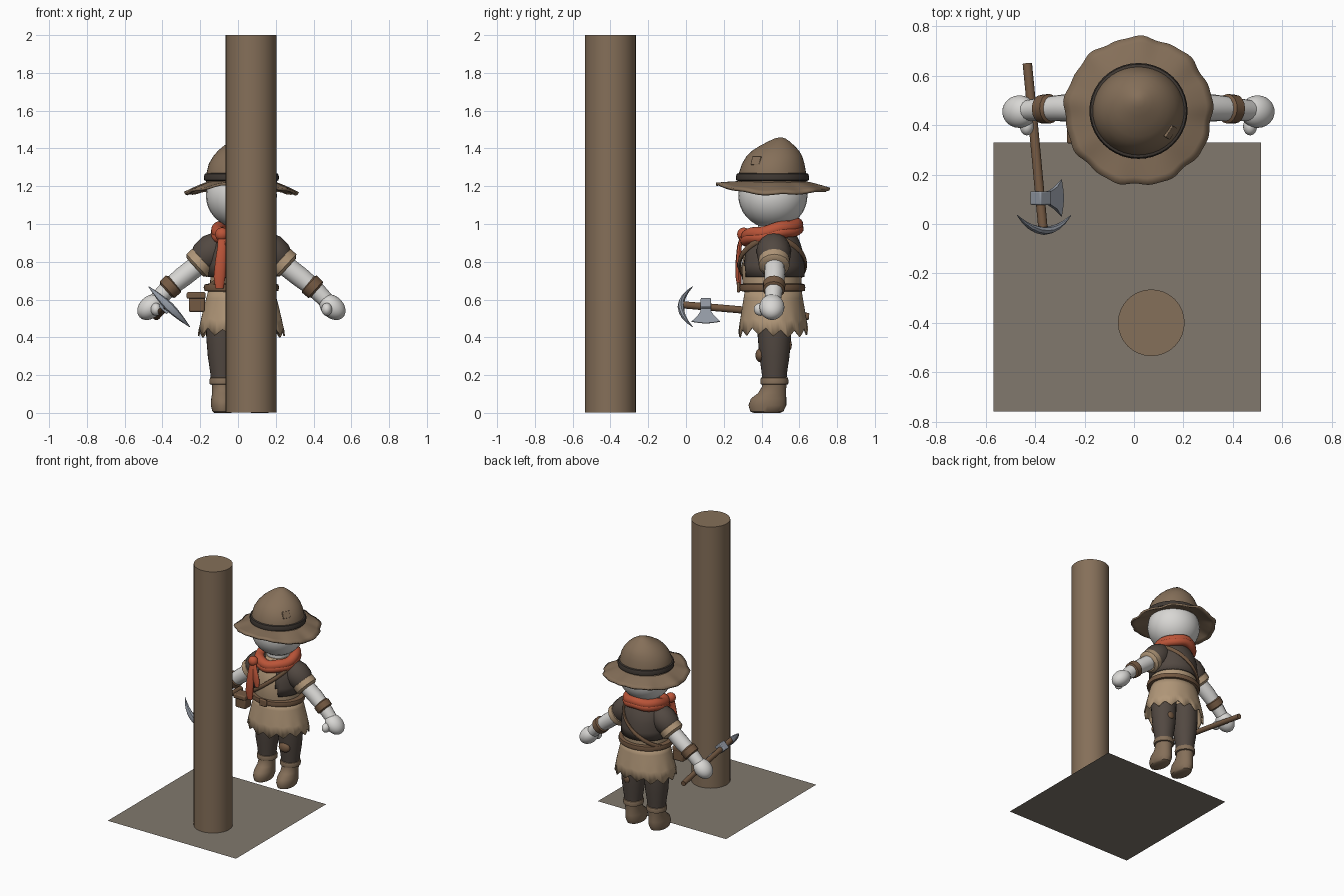
import bpy, bmesh, math
from mathutils import Vector, Matrix
from math import sin, cos, pi

if "Cube" in bpy.data.objects:
    bpy.data.objects.remove(bpy.data.objects["Cube"])

CX, CY = 0.018, 0.457          # body axis


def mat(name, *rgb):
    m = bpy.data.materials.new(name)
    m.diffuse_color = (*rgb, 1)
    m.use_nodes = True
    m.node_tree.nodes["Principled BSDF"].inputs["Base Color"].default_value = m.diffuse_color
    return m


BROWN = mat("brown", .235, .16, .10)
GROUND = mat("ground_grey", .22, .19, .155)
SKIN = mat("off_white", .69, .68, .66)
DARK = mat("dark_cloth", .085, .066, .054)
TAN = mat("tan_cloth", .44, .31, .19)
RED = mat("red_cloth", .50, .09, .04)
STEEL = mat("steel", .29, .32, .37)
LEATHER = mat("leather", .175, .10, .055)
BAND = mat("hat_band", .05, .04, .033)


def finish(bm, name, m, solid=0, bevel=0):
    bmesh.ops.recalc_face_normals(bm, faces=bm.faces)
    me = bpy.data.meshes.new(name)
    bm.to_mesh(me)
    bm.free()
    for p in me.polygons:
        p.use_smooth = True
    me.set_sharp_from_angle(angle=math.radians(40))
    me.materials.append(m)
    ob = bpy.data.objects.new(name, me)
    bpy.context.collection.objects.link(ob)
    if solid:
        mod = ob.modifiers.new("thickness", 'SOLIDIFY')
        mod.thickness, mod.offset = solid, -1
    if bevel:
        mod = ob.modifiers.new("bevel", 'BEVEL')
        mod.width, mod.segments = bevel, 2
    return ob


def skin_rings(name, m, rings, cap=True, loop=False, keep=None, **kw):
    """Join rows of points into a skin."""
    bm = bmesh.new()
    rows = [[bm.verts.new(p) for p in r] for r in rings]
    n = len(rows[0])
    for a, b in zip(rows, rows[1:] + (rows[:1] if loop else [])):
        for i in range(n):
            j = (i + 1) % n
            f = (a[i], a[j], b[j], b[i])
            mid = sum((v.co for v in f), Vector()) / 4
            if keep is None or keep(mid):
                bm.faces.new(f)
    if cap and not loop:
        bm.faces.new(rows[0])
        bm.faces.new(rows[-1])
    return finish(bm, name, m, **kw)


def lathe(name, m, prof, cx=CX, n=40, **kw):
    """prof rows: z, x radius, y radius, y centre."""
    return skin_rings(name, m, [[(cx + rx * cos(2*pi*i/n), cy + ry * sin(2*pi*i/n), z)
                                 for i in range(n)] for z, rx, ry, cy in prof], **kw)


def tube(name, m, pts, radii, loop=False, flat=1, n=16, **kw):
    pts = [Vector(p) for p in pts]
    k = len(pts)
    rings = []
    for i, p in enumerate(pts):
        nxt = pts[(i + 1) % k] if loop else pts[min(i + 1, k - 1)]
        d = (nxt - pts[i - 1 if loop else max(i - 1, 0)]).normalized()
        ref = Vector((0, 0, 1)) if loop or abs(d.y) > .8 else Vector((0, 1, 0))
        u = d.cross(ref).normalized()
        v = u.cross(d)
        r = radii[i] if isinstance(radii, (list, tuple)) else radii
        rings.append([p + u * r * cos(2*pi*j/n) + v * r * flat * sin(2*pi*j/n) for j in range(n)])
    return skin_rings(name, m, rings, loop=loop, **kw)


def ball(name, m, loc, size, rot=0):
    bm = bmesh.new()
    bmesh.ops.create_uvsphere(bm, u_segments=28, v_segments=18, radius=1)
    bm.transform(Matrix.Translation(loc) @ Matrix.Rotation(rot, 4, 'Y') @ Matrix.Diagonal((*size, 1)))
    return finish(bm, name, m)


def box(name, m, loc, size, normal=None, bevel=.008):
    bm = bmesh.new()
    bmesh.ops.create_cube(bm, size=1)
    q = Vector(normal).to_track_quat('Z', 'Y').to_matrix().to_4x4() if normal else Matrix()
    bm.transform(Matrix.Translation(loc) @ q @ Matrix.Diagonal((*size, 1)))
    return finish(bm, name, m, bevel=bevel)


# Ground sheet and tall post
bm = bmesh.new()
bm.faces.new([bm.verts.new(p) for p in
              ((-.57, -.76, 0), (.515, -.76, 0), (.515, .33, 0), (-.57, .33, 0))])
finish(bm, "ground_sheet", GROUND)
lathe("post", BROWN, [(z, .135, .135, -.40) for z in (.002, 2)], cx=.07, n=32)

# Head and neck
ball("head", SKIN, (CX, .46, 1.15), (.188, .183, .175))
lathe("neck", SKIN, [(.9, .08, .08, .46), (1.02, .08, .08, .46)])

# Hat: wavy drooping brim, leaning crown, band, patch
N = 96
brim = []
for t in (0, .2, .4, .6, .8, 1):
    row = []
    for i in range(N):
        a = 2*pi*i/N
        wob = 1 + t * (.016 * sin(9*a) + .010 * sin(17*a + 1))
        r = (.165 + .135*t) * wob
        droop = .062*cos(a)**2 + (.04 if sin(a) > 0 else .008)*sin(a)**2
        row.append((CX + r*cos(a), CY + r*sin(a), 1.228 - t**1.2*droop + t*.004*sin(9*a)))
    brim.append(row)
skin_rings("hat_brim", BROWN, brim, cap=False, solid=.014)
lathe("hat_crown", BROWN, [(1.21, .188, .182, .458), (1.27, .185, .178, .458), (1.32, .172, .165, .462),
                           (1.36, .148, .147, .468), (1.39, .122, .122, .475), (1.415, .092, .090, .483),
                           (1.438, .057, .055, .492), (1.453, .028, .028, .498), (1.458, .008, .008, .50)])
lathe("hat_band", BAND, [(1.228, .188, .182, .458), (1.232, .197, .192, .458), (1.25, .199, .194, .458),
                         (1.266, .194, .189, .458), (1.27, .18, .175, .458)])
box("hat_patch", BROWN, (.147, .372, 1.335), (.055, .05, .012), (.80, -.50, .42), .003)

# Shirt, belt and ragged skirt
BODY = [(.64, .165, .150, .457), (.70, .165, .157, .455), (.78, .163, .160, .455), (.85, .157, .150, .458),
        (.90, .142, .133, .46), (.94, .115, .112, .462), (.97, .085, .09, .465)]
lathe("shirt", TAN, BODY)
skirt = []
for t in (0, .25, .5, .75, 1):
    row = []
    for i in range(84):
        a = 2*pi*i/84
        tooth = abs((i % 6) - 3) / 3
        z = .66 - t*(.215 + (.038*tooth + .008*sin(3*a)) * t**3)
        row.append((CX + (.172 + .058*t)*cos(a), .462 + (.148 + .036*t)*sin(a), z))
    skirt.append(row)
skin_rings("ragged_skirt", TAN, skirt, cap=False, solid=.008)
lathe("belt", LEATHER, [(.642, .165, .15, .457), (.646, .195, .172, .457), (.664, .2, .175, .457),
                        (.68, .195, .172, .457), (.686, .165, .15, .457)])
box("belt_buckle", LEATHER, (CX, .278, .664), (.06, .018, .055))
box("belt_pouch", LEATHER, (-.218, .375, .585), (.085, .075, .10))
box("pouch_flap", LEATHER, (-.222, .370, .622), (.10, .088, .035))

# Open vest
lathe("vest", DARK, [(z, rx + .012, ry + .012, cy) for z, rx, ry, cy in
                     [(.72, .165, .158, .457)] + BODY[2:]], cap=False, solid=.01, n=64,
      keep=lambda p: p.y > CY or abs(p.x - CX) > .095 - (p.z - .72)*.15)


def body_radius(z):
    for a, b in zip(BODY, BODY[1:]):
        if a[0] <= z <= b[0]:
            f = (z - a[0]) / (b[0] - a[0])
            return [a[k] + (b[k] - a[k])*f for k in (1, 2)]


# Shoulder strap from one shoulder to the opposite hip
strap = []
for i in range(48):
    a = 2*pi*i/48
    z = .795 + .135*cos(a)
    rx, ry = body_radius(z)
    strap.append((CX + (rx + .016)*cos(a), CY + (ry + .016)*sin(a), z))
tube("shoulder_strap", LEATHER, strap, .010, loop=True, flat=1.5, n=10)

# Neck scarf with knot and two tails
for k, (dz, rr, th) in enumerate(((0, .125, .036), (-.022, .133, .030))):
    tube("scarf_wrap_%d" % k, RED, [(CX + rr*cos(2*pi*i/40), .455 + (rr + .005)*sin(2*pi*i/40),
                                   .965 + dz + .028*sin(2*pi*i/40) + .004*sin(10*pi*i/40))
                                  for i in range(40)], th, loop=True)
ball("scarf_knot", RED, (-.085, .305, .945), (.036, .034, .036))
tube("scarf_long_tail", RED, [(-.085, .30, .95), (-.085, .282, .88), (-.092, .277, .80), (-.098, .278, .72),
                              (-.098, .283, .66)], [.02, .024, .029, .031, .022], flat=.5)
tube("scarf_short_tail", RED, [(-.08, .30, .95), (-.055, .284, .88), (-.04, .279, .82), (-.035, .28, .77)],
     [.018, .022, .026, .018], flat=.5)

# Arms and legs, mirrored
for s, side in ((-1, "right"), (1, "left")):
    P = lambda dx, y, z: (CX + s*dx, y, z)
    tube(side + "_arm", SKIN, [P(.14, .465, .86), P(.22, .468, .79), P(.31, .47, .72), P(.385, .465, .66),
                               P(.45, .46, .595)], [.05, .054, .054, .048, .042])
    tube(side + "_sleeve", DARK, [P(.07, .462, .90), P(.11, .463, .885), P(.15, .464, .86), P(.19, .466, .825),
                                  P(.215, .467, .80)], [.055, .08, .092, .088, .072])
    tube(side + "_sleeve_cuff", TAN, [P(.196, .467, .816), P(.205, .467, .808), P(.235, .467, .780),
                                      P(.246, .467, .770)], [.066, .082, .082, .064])
    tube(side + "_wristband", LEATHER, [P(.353, .467, .688), P(.36, .467, .682), P(.393, .465, .652),
                                        P(.40, .465, .646)], [.048, .060, .058, .046])
    ball(side + "_hand", SKIN, P(.482, .455, .560), (.078, .066, .058), s*.75)
    ball(side + "_thumb", SKIN, P(.452, .395, .548), (.028, .036, .034))
    lx = CX + s*.098
    lathe(side + "_leg", DARK, [(.15, .060, .062, .468), (.22, .068, .068, .468), (.30, .080, .080, .468),
                                (.40, .088, .088, .468), (.52, .090, .095, .465)], cx=lx, n=28)
    lathe(side + "_boot", BROWN, [(0, .045, .07, .428), (.008, .056, .088, .428), (.04, .064, .100, .431),
                                  (.075, .062, .094, .437), (.105, .057, .074, .456), (.14, .058, .064, .467),
                                  (.175, .062, .066, .468)], cx=lx, n=28)
    lathe(side + "_boot_cuff", BROWN, [(.148, .055, .06, .468), (.152, .07, .073, .468), (.172, .072, .075, .468),
                                       (.186, .068, .071, .468), (.19, .055, .06, .468)], cx=lx, n=28)
ball("knee_patch", LEATHER, (CX + .10, .392, .305), (.045, .024, .036))
ball("seat_patch", LEATHER, (CX + .10, .548, .36), (.026, .012, .028))

# Held tool: handle, curved pick and flared axe blade
tube("tool_handle", LEATHER, [(-.432, .65, .51), (-.40, .32, .543), (-.369, -.015, .572)], .019)
HEAD = Vector((-.364, -.015, .562))
AX = Vector((.715, 0, -.70))               # direction across the tool
OUT = Vector((0, 1, 0))
tube("pick_head", STEEL, [HEAD + AX*.152*t + OUT*(-.012 + .062*t*t) for t in
                          (-1, -.75, -.5, -.25, 0, .25, .5, .75, 1)],
     [.002, .010, .017, .022, .025, .022, .017, .010, .002], flat=.7, n=8)
mid = Vector((-.378, .105, .566))
box("axe_socket", STEEL, mid, (.055, .062, .062), AX, .005)
side_dir = AX.cross(OUT)
blade = []
for w, off in ((.010, 1), (.010, -1)):
    blade.append([mid + AX*u + OUT*v + side_dir*off*(w if u < .1 else .002) for u, v in
                  ((.0, -.025), (.05, -.028), (.085, -.045), (.118, -.075), (.128, -.03), (.130, 0),
                   (.128, .03), (.118, .075), (.085, .045), (.05, .028), (.0, .025))])
skin_rings("axe_blade", STEEL, blade)
